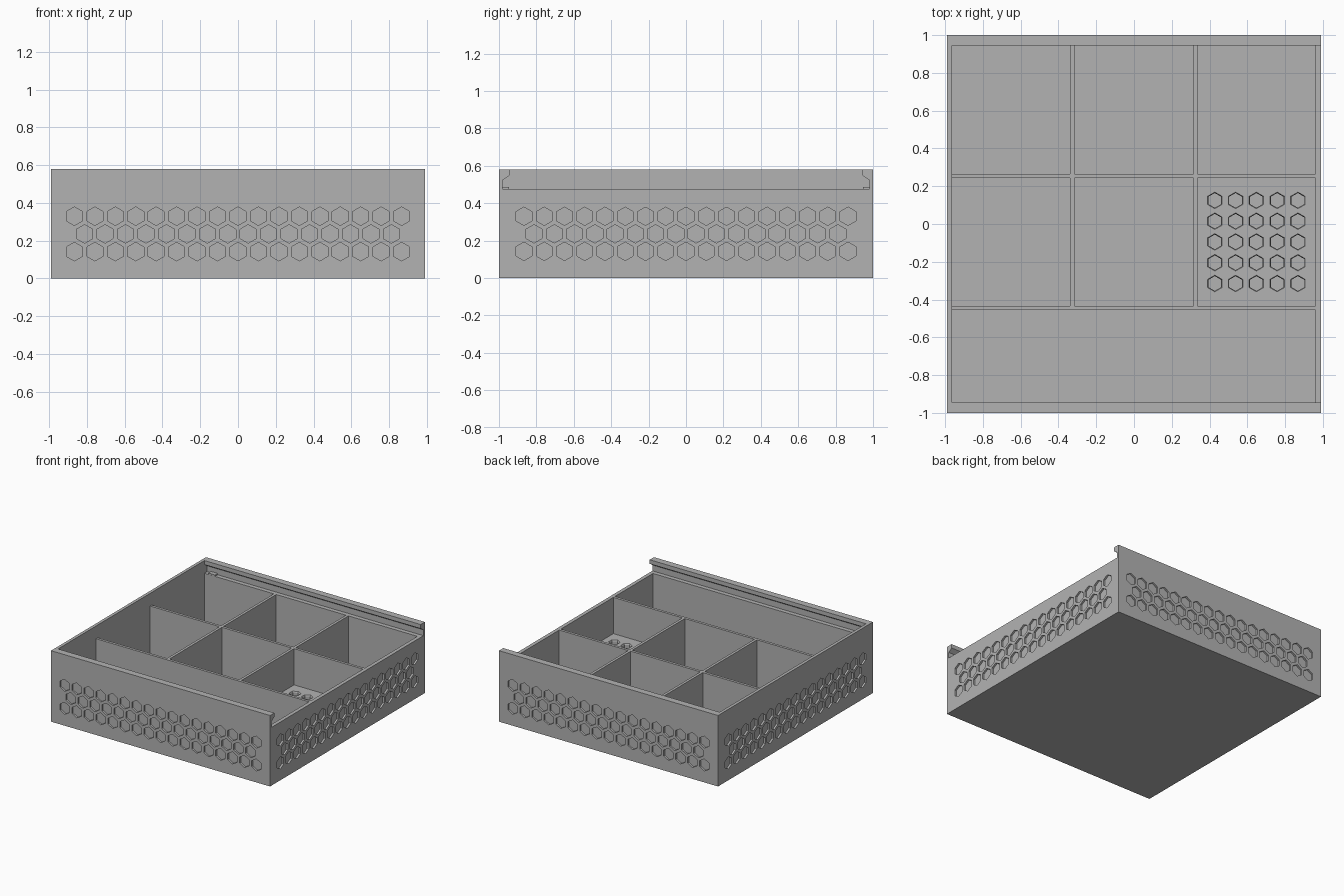
import bpy, bmesh
from math import pi
from mathutils import Matrix, Vector

if "Cube" in bpy.data.objects:
    bpy.data.objects.remove(bpy.data.objects["Cube"])

grey = bpy.data.materials.new("plain_grey")
grey.use_nodes = True
grey.diffuse_color = (0.45, 0.45, 0.45, 1)
grey.node_tree.nodes["Principled BSDF"].inputs["Base Color"].default_value = (0.45, 0.45, 0.45, 1)

HALF_X, HALF_Y, HEIGHT = 0.99, 1.0, 0.58
RIM = 0.476                      # height of dividers and of the open end wall
FLOOR, SHELF = 0.025, 0.18
IN_L, IN_R, IN_Y = -0.965, 0.96, 0.945


def add_box(bm, lo, hi):
    lo, hi = Vector(lo), Vector(hi)
    m = Matrix.Translation((lo + hi) / 2) @ Matrix.Diagonal((*(hi - lo), 1))
    bmesh.ops.create_cube(bm, size=1, matrix=m)


def add_hex(bm, r1, r2, depth, matrix):
    bmesh.ops.create_cone(bm, cap_ends=True, segments=6, radius1=r1,
                          radius2=r2, depth=depth, matrix=matrix)


def to_object(name, bm):
    bmesh.ops.recalc_face_normals(bm, faces=bm.faces)
    mesh = bpy.data.meshes.new(name)
    bm.to_mesh(mesh)
    bm.free()
    mesh.materials.append(grey)
    ob = bpy.data.objects.new(name, mesh)
    bpy.context.scene.collection.objects.link(ob)
    return ob


def carve(body, bm):
    """Subtract the cutter mesh from the body, then discard the cutter."""
    cutter = to_object("cutter", bm)
    cutter.hide_render = True
    mod = body.modifiers.new("carve", "BOOLEAN")
    mod.operation, mod.solver, mod.object = "DIFFERENCE", "EXACT", cutter
    bpy.context.view_layer.update()
    graph = bpy.context.evaluated_depsgraph_get()
    result = bpy.data.meshes.new_from_object(body.evaluated_get(graph))
    body.modifiers.clear()
    body.data = result
    bpy.data.objects.remove(cutter)


# Solid block for the tray
bm = bmesh.new()
add_box(bm, (-HALF_X, -HALF_Y, 0), (HALF_X, HALF_Y, HEIGHT))
tray = to_object("tray_body", bm)

# Sliding-lid channel with overhanging lips, open at the left end
bm = bmesh.new()
side = [(0.98, RIM), (0.98, 0.524), (IN_Y, 0.547), (IN_Y, 0.7)]
outline = side + [(-y, z) for y, z in reversed(side)]
face = bm.faces.new([bm.verts.new((IN_L, y, z)) for y, z in outline])
ext = bmesh.ops.extrude_face_region(bm, geom=[face])
moved = [v for v in ext["geom"] if isinstance(v, bmesh.types.BMVert)]
bmesh.ops.translate(bm, verts=moved, vec=(1.2 - IN_L, 0, 0))
carve(tray, bm)

# Compartments: one wide bay in front, two rows of three behind
columns = [(IN_L, -0.338), (-0.316, 0.314), (0.336, IN_R)]
rows = [(-0.433, 0.244), (0.266, IN_Y)]
bm = bmesh.new()
add_box(bm, (IN_L, -IN_Y, FLOOR), (IN_R, -0.455, 0.5))
for y0, y1 in rows:
    for x0, x1 in columns:
        base = SHELF if (x1 == IN_R and y0 < 0) else FLOOR
        add_box(bm, (x0, y0, base), (x1, y1, 0.5))
carve(tray, bm)

# Honeycomb pockets on all four outer walls
STEP, POCKET = 0.1083, 0.015
bm = bmesh.new()
for quarter in range(4):
    reach = HALF_X if quarter % 2 else HALF_Y
    for row in (-1, 0, 1):
        count = 17 if row else 16
        for i in range(count):
            place = Matrix.Translation(((i - (count - 1) / 2) * STEP, -reach,
                                        0.236 + row * STEP * 0.866))
            add_hex(bm, 0.049, 0.049, 2 * POCKET,
                    Matrix.Rotation(quarter * pi / 2, 4, "Z") @ place
                    @ Matrix.Rotation(pi / 2, 4, "X"))
carve(tray, bm)

# Hexagonal holder holes in the raised shelf, then their chamfered mouths
for r1, r2, bottom, top in ((0.039, 0.039, 0.04, 0.22), (0.039, 0.049, 0.17, 0.19)):
    bm = bmesh.new()
    for i in range(-2, 3):
        for j in range(-2, 3):
            place = Matrix.Translation((0.648 + i * 0.11, -0.095 + j * 0.11, (bottom + top) / 2))
            add_hex(bm, r1, r2, top - bottom, place)
    carve(tray, bm)

# Small lid catches on the channel ledges near the closed end
for name, s in (("front_lid_catch", -1), ("back_lid_catch", 1)):
    bm = bmesh.new()
    add_box(bm, (-0.93, -0.017, 0), (-0.87, 0.017, 0.011))
    bmesh.ops.translate(bm, verts=bm.verts, vec=(0, s * 0.963, RIM))
    to_object(name, bm)
